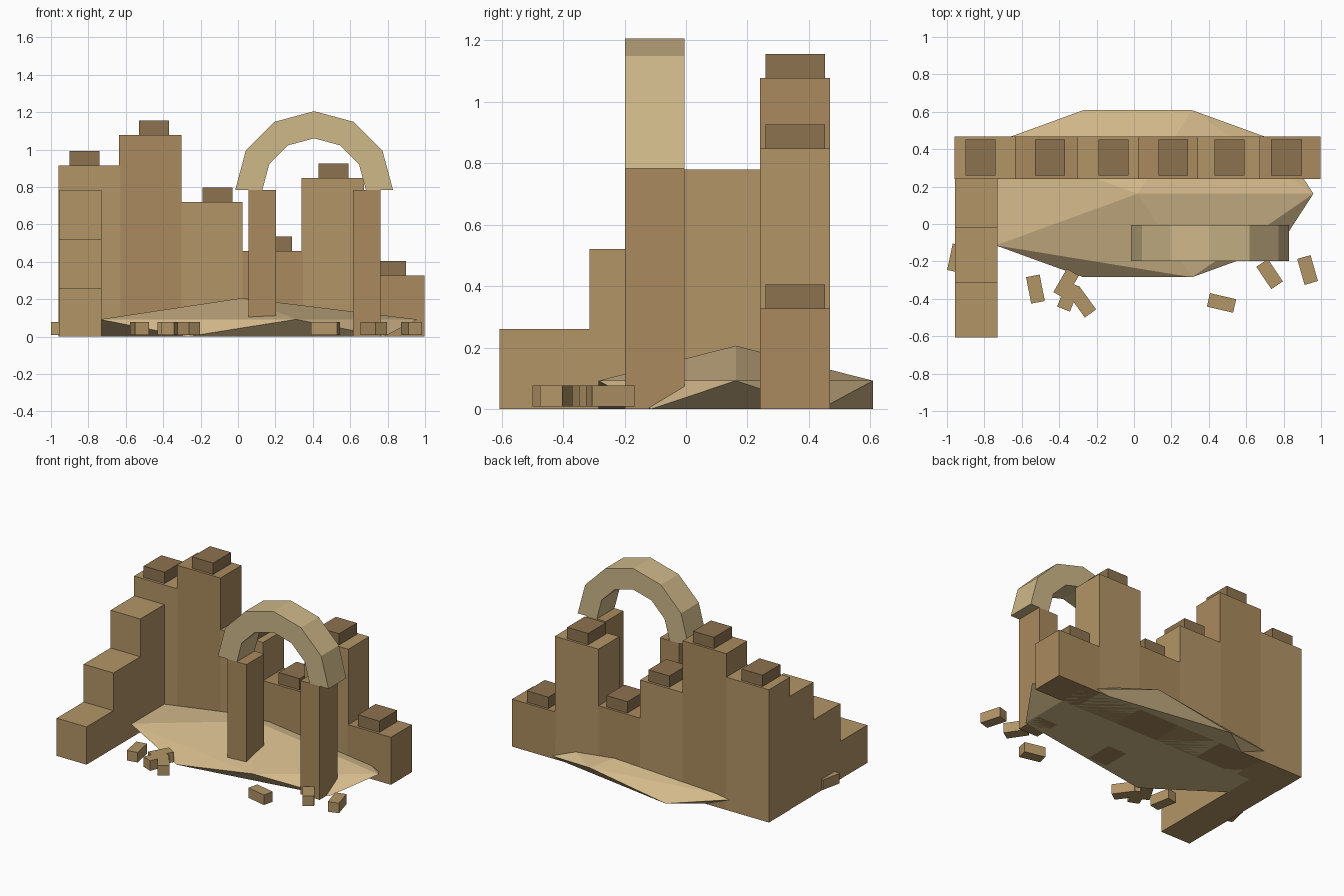
import bpy, bmesh
from math import radians, cos, sin, pi

if "Cube" in bpy.data.objects:
    bpy.data.objects.remove(bpy.data.objects["Cube"])


def material(name, rgb):
    m = bpy.data.materials.new(name)
    m.diffuse_color = (*rgb, 1)
    m.use_nodes = True
    m.node_tree.nodes["Principled BSDF"].inputs["Base Color"].default_value = m.diffuse_color
    return m


STONE = material("stone", (0.45, 0.30, 0.135))
DARK_STONE = material("dark_stone", (0.40, 0.255, 0.11))
CAP = material("cap_stone", (0.27, 0.17, 0.08))
PALE = material("pale_stone", (0.62, 0.48, 0.25))
SAND = material("sand", (0.66, 0.49, 0.26))


def finish(name, bm, mat):
    bmesh.ops.recalc_face_normals(bm, faces=bm.faces)
    me = bpy.data.meshes.new(name)
    bm.to_mesh(me)
    bm.free()
    me.materials.append(mat)
    ob = bpy.data.objects.new(name, me)
    bpy.context.collection.objects.link(ob)
    return ob


def box(name, x, y, z, mat):
    """Box from (min, max) ranges, with its origin at its centre."""
    bm = bmesh.new()
    bmesh.ops.create_cube(bm, size=1)
    bmesh.ops.scale(bm, verts=bm.verts, vec=(x[1] - x[0], y[1] - y[0], z[1] - z[0]))
    ob = finish(name, bm, mat)
    ob.location = [(r[0] + r[1]) / 2 for r in (x, y, z)]
    return ob


# Broken back wall: blocks of uneven height, each with a cap stone
heights = [0.915, 1.077, 0.72, 0.457, 0.847, 0.327]
cap_x = [-0.82, -0.45, -0.11, 0.21, 0.51, 0.815]
for i, (h, cx) in enumerate(zip(heights, cap_x)):
    x0 = -0.96 + 0.325 * i
    box(f"back_wall_{i + 1}", (x0, x0 + 0.333), (0.24, 0.468), (0, h),
        DARK_STONE if i % 2 else STONE)
    w = 0.08 if i < 5 else 0.082
    box(f"wall_cap_{i + 1}", (cx - w, cx + w), (0.258, 0.452), (h, h + 0.078), CAP)

# Stepped side wall
for i in range(3):
    y0 = -0.607 + 0.293 * i
    box(f"side_wall_{i + 1}", (-0.957, -0.73), (y0, y0 + 0.3), (0, 0.26 * (i + 1)), STONE)

# Gate columns
for side, cx in (("left", 0.13), ("right", 0.688)):
    box(f"{side}_column", (cx - 0.073, cx + 0.073), (-0.198, -0.005), (0, 0.783), DARK_STONE)

# Arch: six-segment half ring
bm = bmesh.new()
rings = []
for k in range(7):
    a = pi * k / 6
    rings.append([bm.verts.new((0.407 + r * cos(a), y, 0.783 + r * sin(a)))
                  for r, y in ((0.422, -0.198), (0.422, -0.005), (0.277, -0.005), (0.277, -0.198))])
for p, q in zip(rings, rings[1:]):
    for j in range(4):
        n = (j + 1) % 4
        bm.faces.new((p[j], p[n], q[n], q[j]))
bm.faces.new(rings[0])
bm.faces.new(rings[-1])
finish("arch", bm, PALE)

# Sand mound: icosahedron squashed and flattened at the ground
bm = bmesh.new()
bmesh.ops.create_icosphere(bm, subdivisions=1, radius=1)
for v in bm.verts:
    v.co = (0.02 + 1.05 * v.co.x, 0.162 + 0.525 * v.co.y, max(0, 0.206 * v.co.z))
finish("sand_mound", bm, SAND)

# Fallen bricks: centre x, y and turn in degrees
bricks = [(0.468, -0.422, -13), (0.725, -0.268, -56), (0.928, -0.246, -74),
          (-0.527, -0.348, -79), (-0.363, -0.32, 60), (-0.275, -0.42, -54),
          (-0.35, -0.388, 68), (-0.948, -0.183, 78)]
for i, (x, y, turn) in enumerate(bricks):
    ob = box(f"fallen_brick_{i + 1}", (x - 0.072, x + 0.072), (y - 0.037, y + 0.037),
             (0.008, 0.077), STONE)
    ob.rotation_euler.z = radians(turn)
